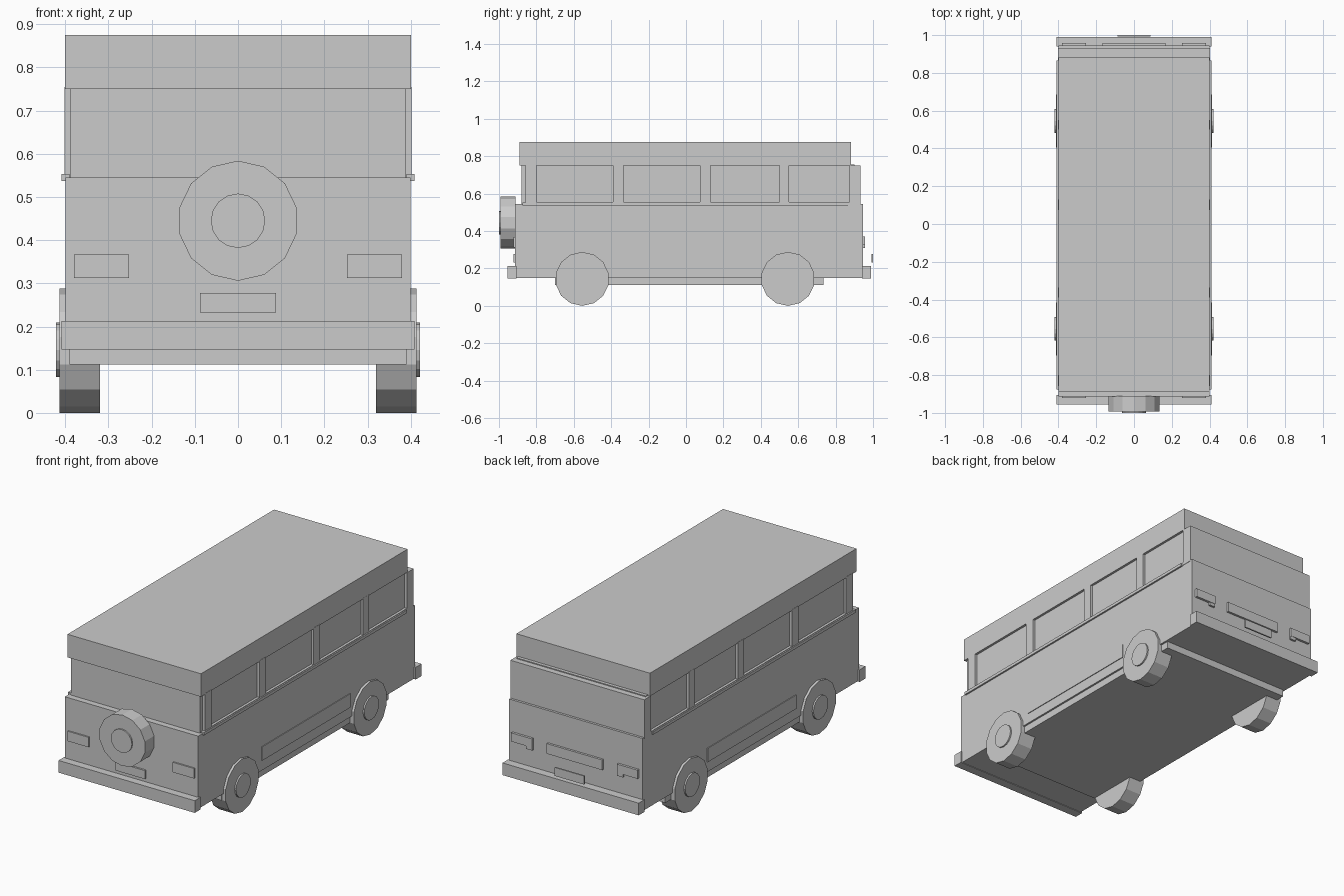
import bpy, math
from mathutils import Matrix

if "Cube" in bpy.data.objects:
    bpy.data.objects.remove(bpy.data.objects["Cube"])


def box(name, x, y, z):
    """Box from (min, max) ranges."""
    bpy.ops.mesh.primitive_cube_add(size=1)
    o = bpy.context.object
    o.name = name
    size = [r[1] - r[0] for r in (x, y, z)]
    mid = [(r[0] + r[1]) / 2 for r in (x, y, z)]
    o.data.transform(Matrix.Translation(mid) @ Matrix.Diagonal((*size, 1)))
    return o


def pair(name, x, y, z):
    """Box on the right plus its mirrored copy on the left."""
    box(name + "_right", x, y, z)
    box(name + "_left", (-x[1], -x[0]), y, z)


def disc(name, centre, radius, depth, axis, sides=14):
    """Low-poly cylinder along x or y with a vertex at the top."""
    bpy.ops.mesh.primitive_cylinder_add(vertices=sides, radius=radius, depth=depth)
    o = bpy.context.object
    o.name = name
    rot = Matrix.Rotation(math.pi / 2, 4, 'X')
    if axis == 'X':
        rot = Matrix.Rotation(math.pi / 2, 4, 'Z') @ rot
    o.data.transform(Matrix.Translation(centre) @ rot)
    return o


# Main shell
box("lower_body", (-.40, .40), (-.913, .945), (.15, .545))
box("chassis", (-.39, .39), (-.70, .735), (.112, .16))
box("cabin_glass", (-.388, .388), (-.88, .90), (.54, .755))
box("rear_cabin_wall", (-.402, .402), (.875, .932), (.54, .75))
box("roof", (-.401, .401), (-.89, .882), (.75, .875))

# Window pillars and sills
for i, y in enumerate([(-.857, -.80), (-.39, -.335), (.075, .13), (.50, .55)]):
    pair(f"window_pillar_{i}", (.38, .402), y, (.54, .755))
pair("window_frame_base", (.38, .402), (-.857, .88), (.54, .556))
pair("window_sill", (.39, .409), (-.875, .865), (.537, .553))

# Side panels
pair("side_panel", (.39, .404), (-.37, .39), (.205, .28))

# Bumpers
box("front_bumper", (-.409, .409), (-.955, -.905), (.147, .213))
box("rear_bumper", (-.409, .409), (.94, .99), (.147, .213))

# Front details
pair("headlight", (.253, .38), (-.921, -.90), (.313, .367))
box("front_plate", (-.088, .088), (-.923, -.90), (.232, .278))

# Rear details
pair("tail_light", (.255, .38), (.93, .958), (.325, .372))
pair("tail_light_lower", (.255, .29), (.93, .956), (.308, .33))
box("rear_panel", (-.167, .167), (.93, .957), (.315, .37))
box("rear_plate", (-.088, .088), (.992, 1.0), (.232, .278))

# Road wheels with hubs
for end, y in (("front", -.555), ("rear", .545)):
    for side, s in (("right", 1), ("left", -1)):
        disc(f"{end}_wheel_{side}", (s * .3665, y, .144), .144, .093, 'X')
        disc(f"{end}_hub_{side}", (s * .40, y, .146), .063, .042, 'X', 16)

# Spare wheel on the front
disc("spare_wheel", (0, -.952, .445), .139, .082, 'Y')
disc("spare_hub", (0, -.97, .445), .063, .06, 'Y', 16)
